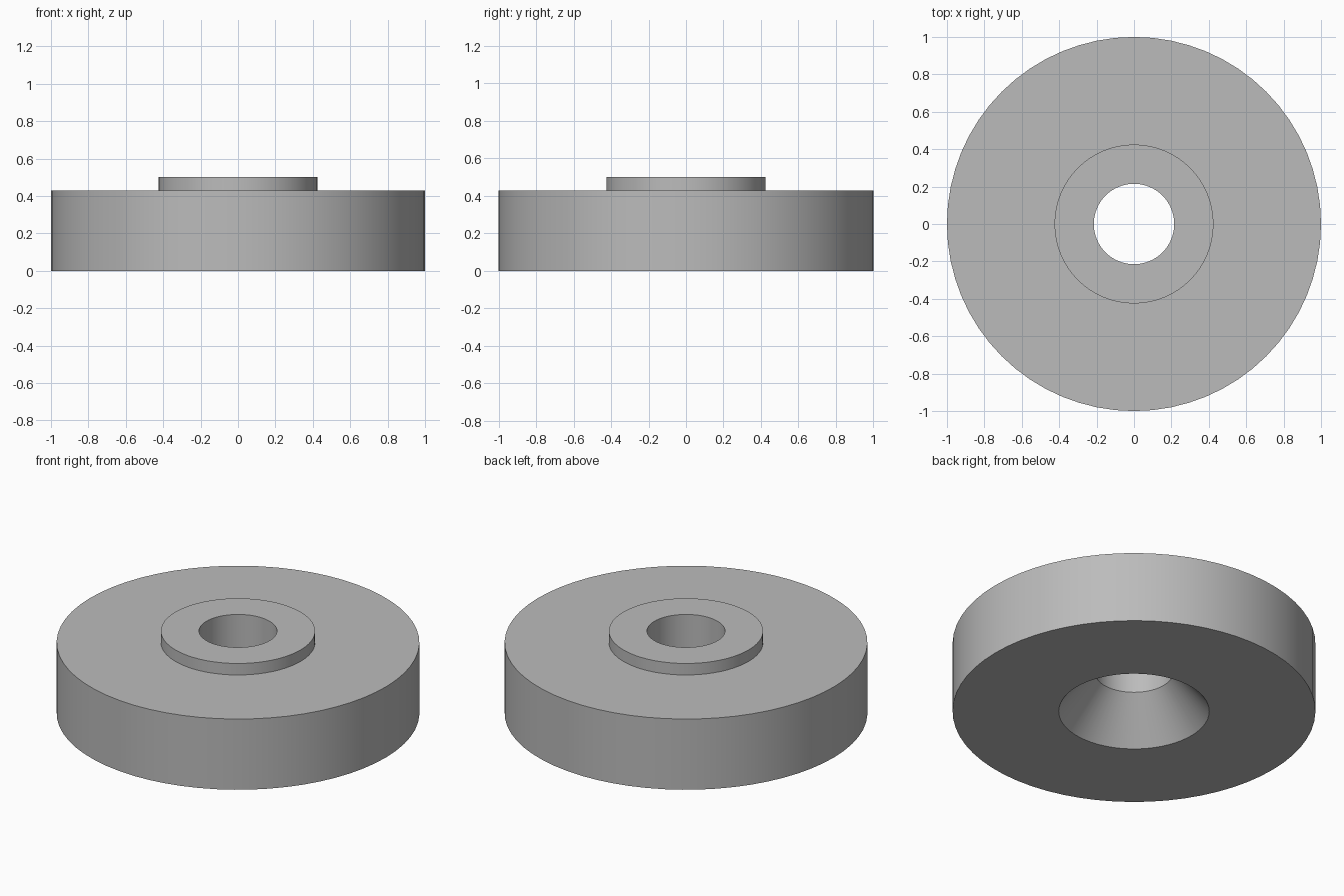
import bpy
import bmesh
from math import radians, tau
from mathutils import Matrix, Vector

cube = bpy.data.objects.get("Cube")
if cube:
    bpy.data.objects.remove(cube, do_unlink=True)

# Plain grey material
grey = bpy.data.materials.new("grey")
grey.use_nodes = True
colour = (0.5, 0.5, 0.5, 1)
grey.diffuse_color = colour
grey.node_tree.nodes["Principled BSDF"].inputs["Base Color"].default_value = colour

# Cross-section (radius, height): disc, raised boss, bore and countersink
profile = [(0.415, 0), (1, 0), (1, 0.43), (0.425, 0.43),
           (0.425, 0.5), (0.215, 0.5), (0.215, 0.245)]
SIDES = 64

# Revolve the cross-section around the vertical axis
bm = bmesh.new()
rings = []
for i in range(SIDES):
    turn = Matrix.Rotation(tau * i / SIDES, 3, "Z")
    rings.append([bm.verts.new(turn @ Vector((r, 0, z))) for r, z in profile])
for i, ring in enumerate(rings):
    following = rings[(i + 1) % SIDES]
    for j in range(len(profile)):
        k = (j + 1) % len(profile)
        bm.faces.new((ring[j], following[j], following[k], ring[k]))
bmesh.ops.recalc_face_normals(bm, faces=bm.faces)

mesh = bpy.data.meshes.new("bored_disc")
bm.to_mesh(mesh)
bm.free()
mesh.materials.append(grey)
disc = bpy.data.objects.new("bored_disc", mesh)
bpy.context.collection.objects.link(disc)

# Smooth round walls with crisp rims
bpy.ops.object.select_all(action="DESELECT")
disc.select_set(True)
bpy.context.view_layer.objects.active = disc
bpy.ops.object.shade_smooth_by_angle(angle=radians(30))
